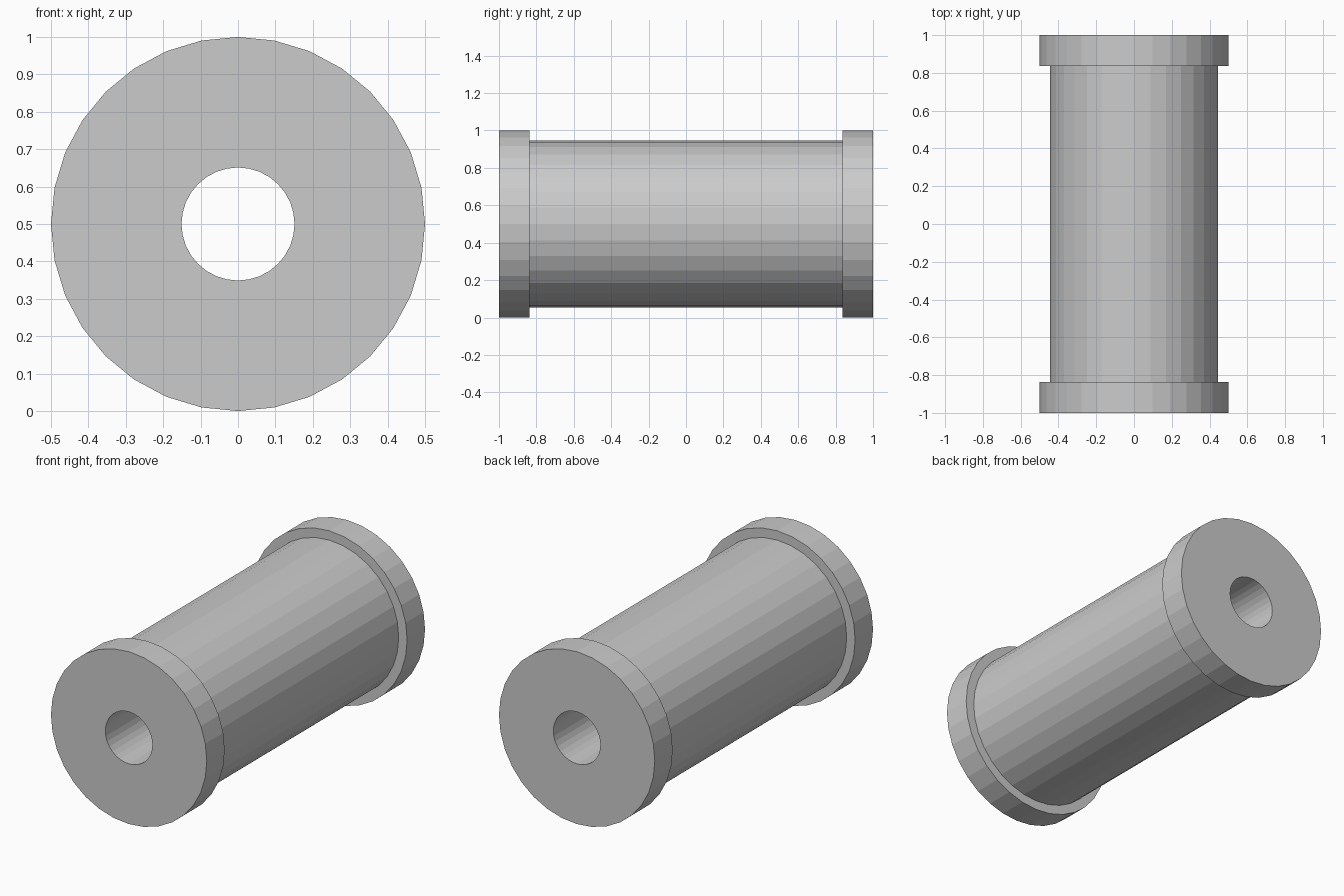
import bpy
import bmesh
from math import cos, sin, tau

# Remove the default cube
cube = bpy.data.objects.get("Cube")
if cube:
    bpy.data.objects.remove(cube, do_unlink=True)

SIDES = 32
CENTRE_Z = 0.5
FLANGE_R, BODY_R, BORE_R = 0.5, 0.446, 0.151
END_Y, STEP_Y = 1.0, 0.836

# Single plain grey
grey = bpy.data.materials.new("plain_grey")
grey.use_nodes = True
colour = (0.6, 0.6, 0.6, 1)
grey.diffuse_color = colour
grey.node_tree.nodes["Principled BSDF"].inputs["Base Color"].default_value = colour


def lathe(name, profile):
    """Turn a closed (radius, y) profile around the y axis."""
    bm = bmesh.new()
    rings = []
    for radius, y in profile:
        ring = []
        for i in range(SIDES):
            a = tau * i / SIDES
            ring.append(bm.verts.new((radius * sin(a), y, CENTRE_Z + radius * cos(a))))
        rings.append(ring)
    for k, ring in enumerate(rings):
        following = rings[(k + 1) % len(rings)]
        for i in range(SIDES):
            j = (i + 1) % SIDES
            bm.faces.new((ring[i], ring[j], following[j], following[i]))
    bmesh.ops.recalc_face_normals(bm, faces=bm.faces)
    mesh = bpy.data.meshes.new(name)
    bm.to_mesh(mesh)
    bm.free()
    mesh.materials.append(grey)
    obj = bpy.data.objects.new(name, mesh)
    bpy.context.collection.objects.link(obj)
    return obj


# Flanged roller: bore, end faces, raised end collars and the barrel between
half = [(BORE_R, END_Y), (FLANGE_R, END_Y), (FLANGE_R, STEP_Y), (BODY_R, STEP_Y)]
lathe("flanged_roller", half + [(r, -y) for r, y in reversed(half)])
